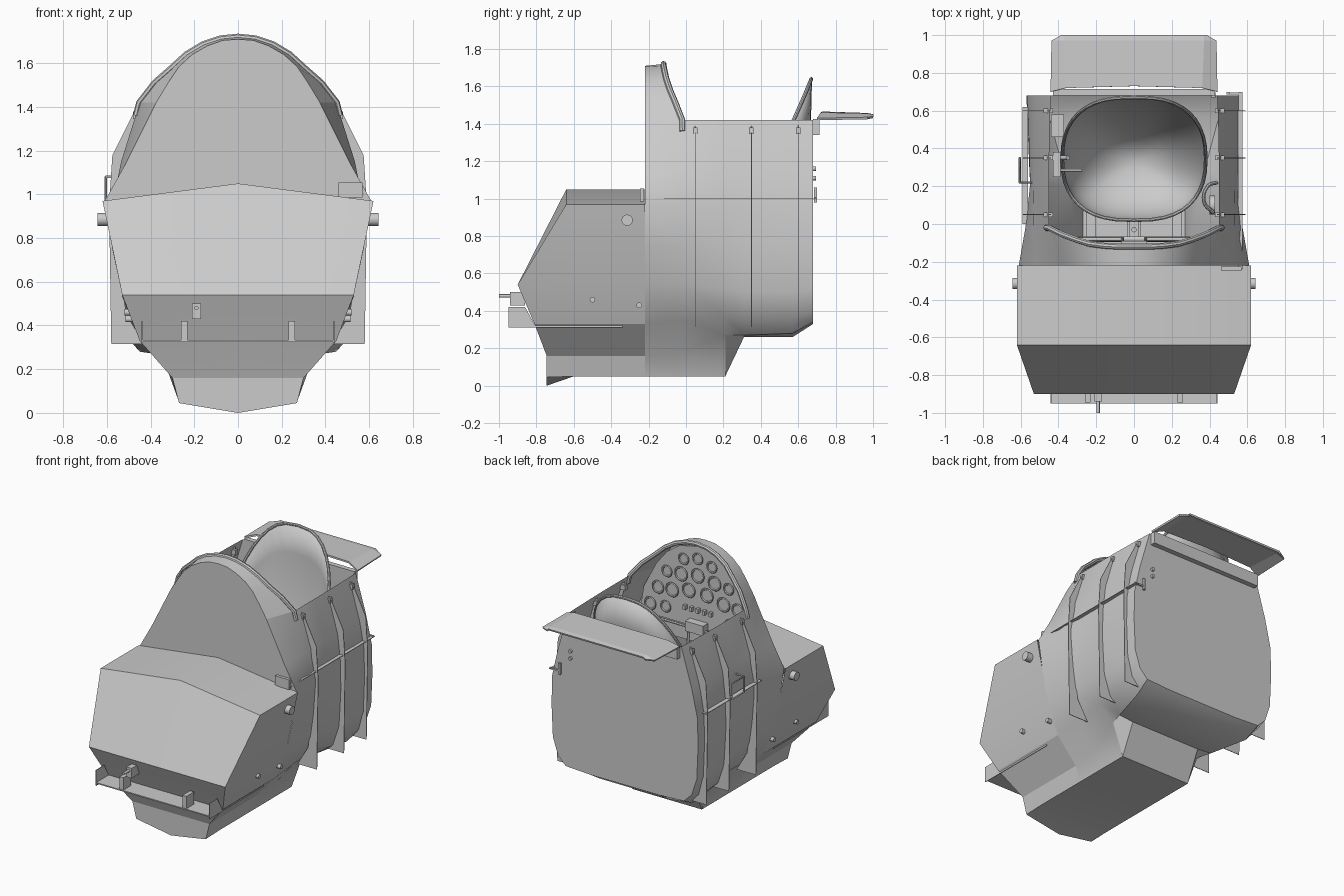
import bpy, bmesh, math
from mathutils import Vector

if "Cube" in bpy.data.objects:
    bpy.data.objects.remove(bpy.data.objects["Cube"])

def mesh(name, verts, faces, smooth=30, mirror=False, thick=0):
    me = bpy.data.meshes.new(name)
    me.from_pydata(verts, [], faces)
    ob = bpy.data.objects.new(name, me)
    bpy.context.collection.objects.link(ob)
    bm = bmesh.new(); bm.from_mesh(me)
    if mirror:
        bmesh.ops.mirror(bm, geom=bm.verts[:] + bm.edges[:] + bm.faces[:], axis='X', merge_dist=0.0005)
    bmesh.ops.remove_doubles(bm, verts=bm.verts[:], dist=0.0005)
    bmesh.ops.recalc_face_normals(bm, faces=bm.faces[:])
    bm.to_mesh(me); bm.free()
    if thick:
        m = ob.modifiers.new("thickness", 'SOLIDIFY')
        m.thickness = thick; m.offset = 0
    if smooth:
        bpy.ops.object.select_all(action='DESELECT')
        ob.select_set(True); bpy.context.view_layer.objects.active = ob
        bpy.ops.object.shade_smooth_by_angle(angle=math.radians(smooth))
    return ob

def loft(name, rows, **kw):
    n = len(rows[0])
    faces = [(i*n+j, i*n+j+1, (i+1)*n+j+1, (i+1)*n+j)
             for i in range(len(rows)-1) for j in range(n-1)]
    return mesh(name, [p for r in rows for p in r], faces, **kw)

def box(name, lo, hi):
    c = [(x, y, z) for x in (lo[0], hi[0]) for y in (lo[1], hi[1]) for z in (lo[2], hi[2])]
    return mesh(name, c, [(0, 1, 3, 2), (4, 5, 7, 6), (0, 1, 5, 4), (2, 3, 7, 6), (0, 2, 6, 4), (1, 3, 7, 5)], smooth=0)

def tube(name, pts, r, closed=False, spline='POLY'):
    cu = bpy.data.curves.new(name, 'CURVE'); cu.dimensions = '3D'
    cu.bevel_depth = r; cu.bevel_resolution = 2; cu.use_fill_caps = True; cu.resolution_u = 4
    s = cu.splines.new(spline); s.use_cyclic_u = closed
    if spline == 'BEZIER':
        s.bezier_points.add(len(pts)-1)
        for b, p in zip(s.bezier_points, pts):
            b.co = p; b.handle_left_type = b.handle_right_type = 'AUTO'
    else:
        s.points.add(len(pts)-1)
        for b, p in zip(s.points, pts):
            b.co = (*p, 1)
    ob = bpy.data.objects.new(name, cu)
    bpy.context.collection.objects.link(ob)
    bpy.ops.object.select_all(action='DESELECT')
    ob.select_set(True); bpy.context.view_layer.objects.active = ob
    bpy.ops.object.convert(target='MESH')
    bpy.ops.object.shade_smooth_by_angle(angle=math.radians(40))
    return ob

def rod(name, a, b, r):
    a, b = Vector(a), Vector(b)
    bpy.ops.mesh.primitive_cylinder_add(vertices=16, radius=r, depth=(b-a).length, location=(a+b)/2,
                                        rotation=(b-a).to_track_quat('Z', 'Y').to_euler())
    ob = bpy.context.object; ob.name = name
    bpy.ops.object.shade_smooth_by_angle(angle=math.radians(40))
    return ob

def full(half):   # half outline from centre outwards -> both sides
    return [(-p[0], *p[1:]) for p in reversed(half) if p[0] > 0] + list(half)

# hull side shell, cross-sections from sill to keel
zs = [1.42, 1.14, .96, .75]
sec = {
    -.22: [(.375, 1.42), (.52, 1.13), (.61, .97), (.575, .75), (.53, .54), (.45, .33), (.30, .16), (.27, .05), (0, .05)],
    -.02: [(.45, 1.42), (.535, 1.15), (.575, .95), (.56, .75), (.53, .54), (.45, .35), (.31, .18), (.27, .05), (0, .05)],
    .21: [(.45, 1.42), (.53, 1.15), (.55, .95), (.55, .75), (.53, .52), (.47, .37), (.35, .27), (.27, .05), (0, .05)],
    .31: [(.45, 1.42), (.53, 1.15), (.553, .95), (.555, .75), (.54, .5), (.49, .35), (.38, .27), (.27, .26), (0, .26)],
    .57: [(.445, 1.42), (.525, 1.15), (.56, .95), (.565, .75), (.555, .5), (.52, .36), (.45, .28), (.27, .26), (0, .26)],
    .68: [(.44, 1.42), (.52, 1.15), (.565, .95), (.57, .75), (.56, .52), (.52, .4), (.46, .34), (.27, .33), (0, .33)],
}
loft("hull_shell", [[(x, y, z) for x, z in s] for y, s in sec.items()], mirror=True, smooth=35)
rear = full([(x, .68, z) for x, z in reversed(sec[.68])])
mesh("rear_bulkhead", rear, [tuple(range(len(rear)))])

# nose box with sloped front
nose = [(0, -.64, 1.05), (.62, -.64, .97), (.53, -.9, .54), (.45, -.81, .33),
        (.30, -.745, .16), (.27, -.745, .045), (0, -.745, .0)]
back = [(x, -.22, max(z, .05)) for x, y, z in nose]
loft("nose_box", [nose, [(x, -.6, max(z, .05)) for x, y, z in nose], back], mirror=True, smooth=15)
loft("nose_front", [nose[1:6], [(0, y, z) for y, z in
     [(-.64, 1.05), (-.9, .54), (-.81, .33), (-.745, .16), (-.745, 0)]]], mirror=True, smooth=15)

# firewall, windscreen fairing and hoop
arch_f = [(0, 1.71), (.07, 1.705), (.14, 1.68), (.21, 1.64), (.27, 1.585), (.32, 1.51), (.375, 1.42)]
arch_b = [(0, -.12, 1.72), (.08, -.12, 1.712), (.16, -.115, 1.685), (.235, -.105, 1.64),
          (.30, -.085, 1.58), (.38, -.055, 1.51), (.45, -.02, 1.42)]
fw = full([(x, -.22, z) for x, z in arch_f] + [(.52, -.22, 1.13), (.61, -.22, .97)])
mesh("firewall", fw, [tuple(range(len(fw)))], smooth=0)
loft("cowl_fairing", [full([(x, -.22, z) for x, z in arch_f]), full(arch_b)])
tube("cowl_hoop", full(arch_b + [(.465, -.02, 1.36)]), .016)

# instrument panel with dials
pn = full([(0, -.15, 1.69), (.15, -.15, 1.66), (.25, -.15, 1.59), (.33, -.15, 1.49), (.43, -.15, 1.3), (.46, -.15, 1.12)])
mesh("instrument_panel", pn, [tuple(range(len(pn)))], smooth=0, thick=.01)
dials = [(0, 1.61, .035), (.11, 1.58, .035), (0, 1.49, .045), (.13, 1.47, .045), (.24, 1.46, .035),
         (.07, 1.37, .045), (.2, 1.34, .045), (.31, 1.33, .04), (.37, 1.2, .04), (.25, 1.21, .035)]
for x, z, r in dials:
    for s in ([1, -1] if x else [1]):
        rod("dial", (s*x, -.15, z), (s*x, -.13, z), r*.85)
        bpy.ops.mesh.primitive_torus_add(major_radius=r, minor_radius=.007, major_segments=20, minor_segments=6,
                                         location=(s*x, -.13, z), rotation=(math.pi/2, 0, 0))
        bpy.context.object.name = "dial_bezel"
for i in range(5):
    box("switch", (-.11+i*.05, -.15, 1.23), (-.09+i*.05, -.12, 1.26))
box("centre_switch_box", (-.07, -.15, 1.1), (.07, -.09, 1.17))

# panel support frames, rudder rails, stick
for s in (-1, 1):
    tube("panel_frame", [(s*.06, -.12, 1.12), (s*.34, -.12, 1.12), (s*.38, -.1, 1.0), (s*.32, -.08, .8), (s*.06, -.08, .8)], .012, True)
    box("floor_rail", (s*.23-.025, -.2, .3), (s*.23+.025, .3, .33))
    box("centre_rail", (s*.03-.008, -.2, .3), (s*.03+.008, .3, .36))
rod("rudder_bar", (-.3, -.08, .42), (.3, -.08, .42), .015)
rod("control_stick", (0, -.03, .33), (0, -.03, .85), .014)

# bucket seat with rolled rim
N, R = 40, 9
rim = []
for k in range(N):
    a = 2*math.pi*k/N
    c, s = math.cos(a), math.sin(a)
    x = .38*math.copysign(abs(c)**.75, c)
    y = .345+.325*math.copysign(abs(s)**.85, s)
    u = max(0, (y-.12)/.55)
    rim.append(Vector((x, y, .8+.84*u**1.6)))
ctr = Vector((0, .33, .5))
rows = []
for i in range(R+1):
    t = i/R*math.pi/2
    sc, zz = math.sin(t), 1-math.cos(t)
    row = [Vector((p.x*sc, ctr.y+(p.y-ctr.y)*sc, ctr.z+(p.z-ctr.z)*zz)) for p in rim]
    rows.append(row+[row[0]])
loft("bucket_seat", rows, smooth=60, thick=.008)
tube("seat_rim", rim, .01, True)

# rear deck behind the seat
loft("rear_deck", [[(0, .73, 1.46), (.36, .72, 1.455), (.44, .7, 1.425)],
                   [(0, .97, 1.452), (.37, .97, 1.45), (.435, .97, 1.43)],
                   [(0, 1, 1.445), (.37, 1, 1.445), (.38, 1, 1.435)]], mirror=True, smooth=0, thick=.012)
box("deck_mount", (-.43, .68, 1.34), (.43, .715, 1.425))

# outer ribs on both sides
rib = [(.44, 1.4), (.475, 1.38), (.575, 1.18), (.59, .95), (.58, .315), (.43, .315),
       (.51, .45), (.535, .6), (.535, .95), (.505, 1.15), (.44, 1.36)]
for y in (.05, .35, .6):
    for s in (-1, 1):
        mesh("side_rib", [(s*x, y, z) for x, z in rib], [tuple(range(len(rib)))], smooth=0, thick=.004)
        box("rib_clip", (s*.455-.025, y-.012, 1.345), (s*.455+.025, y+.012, 1.38))

# long side strips with bent ends, left handle frame
box("right_strip", (.55, -.24, 1.0), (.575, .7, 1.004))
box("right_strip_front_end", (.46, -.245, .985), (.57, -.225, 1.055))
box("right_strip_rear_end", (.5, .685, 1.0), (.575, .695, 1.01))
box("right_strip_rear_hook", (.49, .685, .98), (.505, .7, 1.06))
box("left_strip", (-.59, 0, .96), (-.56, .62, .964))
tube("left_handle", [(-.54, .22, 1.08), (-.605, .22, 1.08), (-.605, .35, 1.08), (-.605, .35, .97), (-.605, .22, .97), (-.605, .22, 1.08)], .006)
for z in (1.11, 1.16):
    rod("rear_bolt", (.42, .67, z), (.42, .695, z), .012)

# side knobs on the nose
for s in (-1, 1):
    rod("side_knob", (s*.56, -.315, .885), (s*.642, -.315, .885), .03)
    rod("lower_bolt", (s*.47, -.5, .46), (s*.52, -.5, .46), .015)
    rod("lower_bolt", (s*.45, -.25, .43), (s*.515, -.25, .43), .015)
    box("nose_side_strip", (s*.44-.002, -.95, .31), (s*.44+.002, -.34, .33))
    mesh("nose_bar_end", [(s*.44, -.95, .31), (s*.44, -.95, .42), (s*.44, -.86, .42), (s*.44, -.8, .31)],
         [(0, 1, 2, 3)], smooth=0, thick=.004)
    box("nose_bracket", (s*.245-.015, -.945, .33), (s*.245+.015, -.86, .42))

# nose bar and probe
box("nose_bar", (-.44, -.95, .325), (.44, -.8, .333))
box("probe_base", (-.21, -.94, .43), (-.17, -.86, .5))
rod("probe", (-.19, -1, .48), (-.19, -.88, .48), .009)

# cockpit side controls
box("throttle_box", (-.44, .46, 1.1), (-.37, .58, 1.2))
box("throttle_quadrant", (-.43, .25, 1.08), (-.39, .38, 1.2))
rod("throttle_lever", (-.41, .285, 1.15), (-.275, .285, 1.15), .007)
rod("mixture_lever", (-.4, .35, 1.16), (-.35, .35, 1.24), .012)
tube("right_crank", [(.44, .22, 1.1), (.39, .2, 1.14), (.37, .12, 1.14), (.42, .06, 1.1)], .01, spline='BEZIER')
rod("right_crank_wheel", (.43, .1, 1.05), (.4, .1, 1.05), .05)
